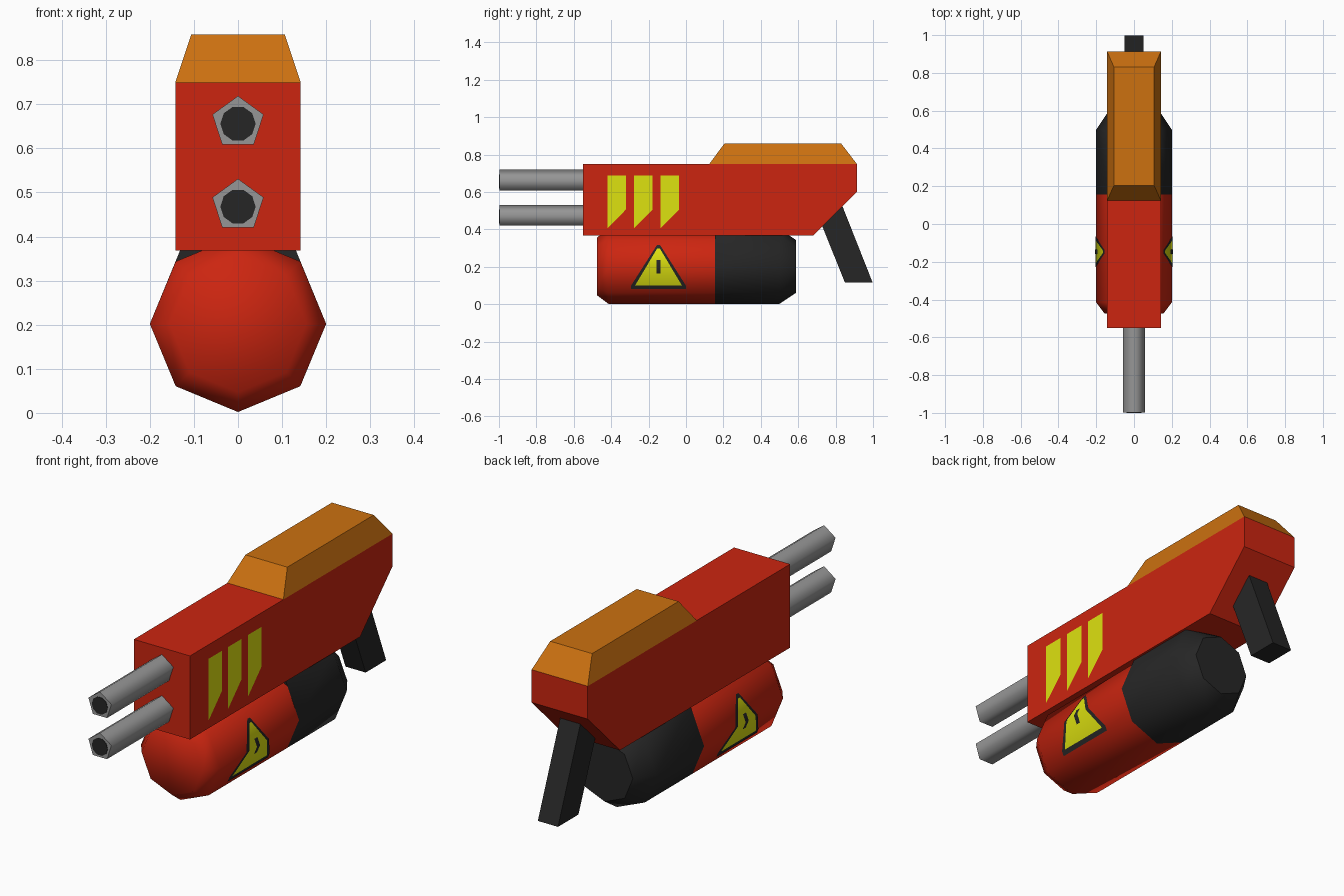
import bpy, bmesh, math

if "Cube" in bpy.data.objects:
    bpy.data.objects.remove(bpy.data.objects["Cube"])


def material(name, r, g, b):
    lin = [((c / 255 + 0.055) / 1.055) ** 2.4 for c in (r, g, b)]
    m = bpy.data.materials.new(name)
    m.diffuse_color = (*lin, 1)
    m.use_nodes = True
    m.node_tree.nodes["Principled BSDF"].inputs["Base Color"].default_value = m.diffuse_color
    return m


RED = material("red", 204, 37, 16)
ORANGE = material("orange", 204, 113, 16)
YELLOW = material("yellow", 222, 226, 16)
GREY = material("grey", 150, 150, 150)
BLACK = material("black", 38, 38, 38)


def finish(name, bm, mat, smooth=None):
    me = bpy.data.meshes.new(name)
    bm.to_mesh(me)
    bm.free()
    me.materials.append(mat)
    if smooth:
        me.polygons.foreach_set("use_smooth", [True] * len(me.polygons))
        me.set_sharp_from_angle(angle=math.radians(smooth))
    ob = bpy.data.objects.new(name, me)
    bpy.context.collection.objects.link(ob)
    return ob


def loft(name, rings, mat, smooth=None):
    """Skin a list of equal-length point rings and cap both ends."""
    bm = bmesh.new()
    vs = [[bm.verts.new(p) for p in ring] for ring in rings]
    n = len(vs[0])
    for a, b in zip(vs, vs[1:]):
        for i in range(n):
            j = (i + 1) % n
            bm.faces.new((a[i], a[j], b[j], b[i]))
    bm.faces.new(vs[0])
    bm.faces.new(vs[-1])
    bmesh.ops.recalc_face_normals(bm, faces=bm.faces)
    return finish(name, bm, mat, smooth)


def side_prism(name, profile, half, mat):
    """Extrude a (y, z) profile symmetrically across x."""
    return loft(name, [[(x, y, z) for y, z in profile] for x in (-half, half)], mat)


def ngon(n, r, y, z, start=0.0):
    return [(r * math.cos(start + math.tau * i / n), y,
             z + r * math.sin(start + math.tau * i / n)) for i in range(n)]


def plate(name, outline, side, surface, mat, crease=None):
    """Lay a (y, z) outline on a side surface given by x = surface(z)."""
    bm = bmesh.new()
    bm.faces.new([bm.verts.new((0, y, z)) for y, z in outline])
    if crease is not None:
        bmesh.ops.bisect_plane(bm, geom=bm.verts[:] + bm.edges[:] + bm.faces[:],
                               plane_co=(0, 0, crease), plane_no=(0, 0, 1))
    for v in bm.verts:
        v.co.x = side * surface(v.co.z)
    bm.normal_update()
    for f in bm.faces:
        if f.normal.x * side < 0:
            f.normal_flip()
    return finish(name, bm, mat, 60)


# Main body
HALF = 0.142
side_prism("body", [(-0.55, 0.368), (-0.55, 0.75), (0.913, 0.75),
                    (0.913, 0.60), (0.68, 0.368)], HALF, RED)


# Bevelled top cover
def rectangle(x, y0, y1, z):
    return [(-x, y0, z), (x, y0, z), (x, y1, z), (-x, y1, z)]


loft("top_cover", [rectangle(HALF, 0.125, 0.913, 0.75),
                   rectangle(0.106, 0.205, 0.83, 0.858)], ORANGE)

# Drum: red front half, black rear half with a flat-topped saddle
DRUM_Z = 0.202
loft("drum_front", [ngon(8, r, y, DRUM_Z) for r, y in
                    ((0.155, -0.475), (0.2, -0.415), (0.2, 0.155))], RED, 60)


def saddle_ring(r, y):
    ring = ngon(8, r, y, DRUM_Z)
    for i, s in ((1, 1), (3, -1)):
        ring[i] = (s * r * 0.65, y, DRUM_Z + r * 0.85)
    return ring


loft("drum_rear", [saddle_ring(0.2, 0.155), saddle_ring(0.2, 0.5),
                   ngon(8, 0.142, 0.587, DRUM_Z)], BLACK, 50)

# Twin barrels with dark bores
for label, z in (("upper", 0.658), ("lower", 0.47)):
    loft(label + "_barrel", [ngon(5, 0.061, y, z, math.pi / 2) for y in (-0.998, -0.54)],
         GREY, 75)
    loft(label + "_bore", [ngon(10, 0.04, y, z - 0.002) for y in (-1.0, -0.995)], BLACK)

# Slanted grip
side_prism("grip", [(0.85, 0.115), (0.998, 0.115), (0.83, 0.54), (0.715, 0.45)],
           0.051, BLACK)

# Slanted stripes on the right side of the body
for i in range(3):
    y = -0.42 + 0.142 * i
    plate(f"stripe_{i + 1}", [(y, 0.688), (y, 0.405), (y + 0.098, 0.505), (y + 0.098, 0.688)],
          1, lambda z: HALF + 0.003, YELLOW)


# Warning signs wrapped on both sides of the drum
def drum_surface(offset):
    return lambda z: 0.2 - abs(z - DRUM_Z) * math.tan(math.radians(22.5)) + offset


SIGN = (
    ("sign_border", BLACK, 0.003, [(-0.293, 0.08), (-0.001, 0.08), (-0.001, 0.1),
                                   (-0.138, 0.315), (-0.156, 0.315), (-0.293, 0.1)]),
    ("sign_panel", YELLOW, 0.005, [(-0.272, 0.1), (-0.022, 0.1), (-0.14, 0.298),
                                   (-0.154, 0.298)]),
    ("sign_mark", BLACK, 0.007, [(-0.158, 0.165), (-0.136, 0.165), (-0.136, 0.235),
                                 (-0.158, 0.235)]),
)
for side, label in ((1, "right"), (-1, "left")):
    for name, mat, offset, outline in SIGN:
        plate(f"{label}_{name}", outline, side, drum_surface(offset), mat, DRUM_Z)
